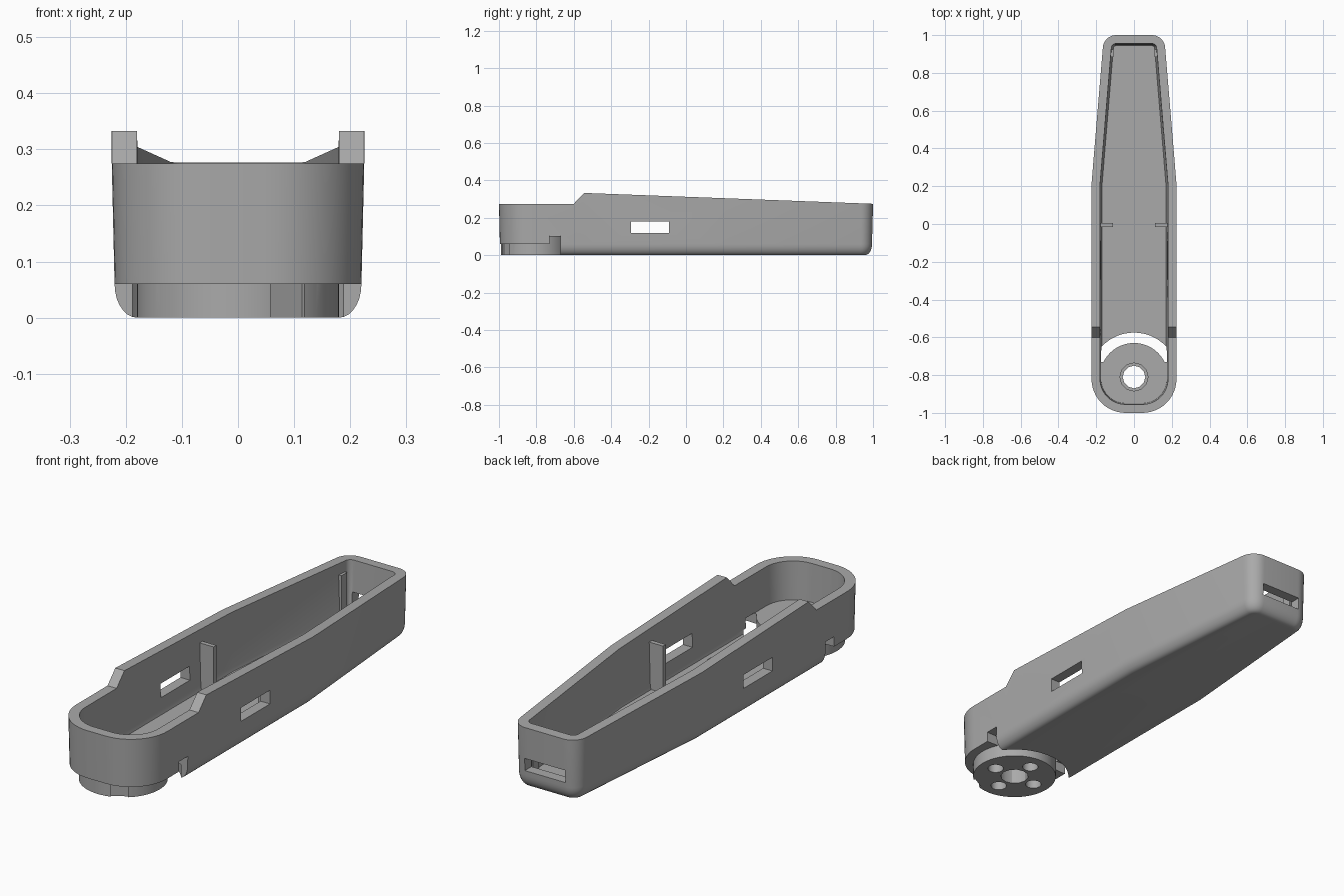
import bpy, bmesh
from math import sin, cos, pi, radians, atan2

if "Cube" in bpy.data.objects:
    bpy.data.objects.remove(bpy.data.objects["Cube"])

grey = bpy.data.materials.new("mid grey")
grey.use_nodes = True
grey.diffuse_color = (0.4, 0.4, 0.4, 1)
grey.node_tree.nodes["Principled BSDF"].inputs["Base Color"].default_value = (0.4, 0.4, 0.4, 1)

HUB_Y = -0.81


def finish(name, bm):
    bmesh.ops.recalc_face_normals(bm, faces=bm.faces)
    mesh = bpy.data.meshes.new(name)
    bm.to_mesh(mesh)
    bm.free()
    obj = bpy.data.objects.new(name, mesh)
    mesh.materials.append(grey)
    bpy.context.collection.objects.link(obj)
    return obj


def box(name, x, y, z, turn=0):
    bm = bmesh.new()
    bmesh.ops.create_cube(bm, size=1)
    for v in bm.verts:
        v.co = [(r[0] + r[1]) / 2 + c * (r[1] - r[0]) for c, r in zip(v.co, (x, y, z))]
    obj = finish(name, bm)
    obj.rotation_euler.z = turn
    return obj


def cylinder(name, x, y, radius, z0, z1, sides=64):
    bm = bmesh.new()
    bmesh.ops.create_cone(bm, cap_ends=True, segments=sides, radius1=radius,
                          radius2=radius, depth=z1 - z0)
    bmesh.ops.translate(bm, verts=bm.verts, vec=(x, y, (z0 + z1) / 2))
    return finish(name, bm)


def boolean(target, other, operation="DIFFERENCE"):
    mod = target.modifiers.new("bool", "BOOLEAN")
    mod.operation, mod.solver, mod.object = operation, "EXACT", other
    bpy.context.view_layer.update()
    bpy.context.view_layer.objects.active = target
    bpy.ops.object.modifier_apply(modifier=mod.name)
    bpy.data.objects.remove(other)


def outline(d):
    """Plan of the case, moved inward by d: wide round front, tapered back."""
    half = []
    r = 0.18
    for i in range(13):
        a = radians(-90 + 7.5 * i)
        half.append((0.225 - r + (r - d) * cos(a), -1 + r + (r - d) * sin(a)))
    half += [(0.225 - d, y) for y in (-0.6, -0.545, 0.21)]
    lean = atan2(0.06, 0.72)
    for i in range(9):
        a = lean + (pi / 2 - lean) * i / 8
        half.append((0.095 + (0.07 - d) * cos(a), 0.93 + (0.07 - d) * sin(a)))
    return half + [(-x, y) for x, y in reversed(half)]


def rim(y):
    if y < -0.59:
        return 0.275
    return 0.333 - 0.058 * (y + 0.545) / 1.545


def loft(name, rings):
    """Skin (inset, height) rings; height None follows the rim."""
    bm = bmesh.new()
    loops = [[bm.verts.new((x, y, rim(y) if z is None else z)) for x, y in outline(d)]
             for d, z in rings]
    for a, b in zip(loops, loops[1:]):
        for i in range(len(a)):
            j = (i + 1) % len(a)
            bm.faces.new((a[i], a[j], b[j], b[i]))
    bm.faces.new(loops[0])
    bm.faces.new(loops[-1])
    return finish(name, bm)


# Open case with a rounded bottom edge
rings = []
for i in range(8):
    a = pi / 2 * i / 7
    rings.append((0.005 + 0.04 * (1 - sin(a)), 0.06 * (1 - cos(a))))
rings += [(0, None), (0.045, None), (0.052, 0.06), (0.056, 0.045)]
case = loft("case", rings)

# Clearance under the front, side slots and windows
boolean(case, box("front_cut", (-0.4, 0.4), (-1.2, -0.73), (-0.1, 0.06)))
boolean(case, box("slot_cut", (-0.4, 0.4), (-0.731, -0.67), (-0.1, 0.105)))
boolean(case, cylinder("round_cut", 0, HUB_Y, 0.235, -0.1, 0.0599))
boolean(case, box("side_windows", (-0.4, 0.4), (-0.295, -0.09), (0.118, 0.18)))
boolean(case, box("back_window", (-0.1, 0.1), (0.9, 1.1), (0.08, 0.135)))

# Front floor carrying the hub
floor = loft("front_floor", [(0.04, 0.06), (0.04, 0.104)])
boolean(floor, box("floor_cut", (-0.4, 0.4), (-0.73, 1.2), (-0.1, 0.3)))
boolean(floor, cylinder("hub", 0, HUB_Y, 0.18, 0, 0.104), "UNION")
boolean(floor, cylinder("collar", 0, HUB_Y, 0.077, 0.05, 0.116, 12), "UNION")
boolean(floor, cylinder("bore", 0, HUB_Y, 0.06, -0.1, 0.3, 12))
for i in range(4):
    a = pi / 2 * i
    boolean(floor, cylinder("screw_hole", 0.107 * cos(a), HUB_Y + 0.107 * sin(a),
                            0.034, -0.1, 0.07, 16))
# Shallow key notch on the hub side
notch = box("key_notch", (0.168, 0.25), (-0.035, 0.035), (-0.1, 0.06), radians(-60))
notch.location.y = HUB_Y
boolean(floor, notch)
floor.name = "front_floor_and_hub"

# Inner ribs on both walls
ribs = []
for side, label in ((1, "left"), (-1, "right")):
    ribs.append(box(label + "_rib", sorted((side * 0.11, side * 0.19)), (-0.015, 0.005), (0.04, 0.255)))
    ribs.append(box(label + "_back_rib", sorted((side * 0.108, side * 0.13)), (0.885, 0.925), (0.04, 0.23)))

for obj in [case, floor] + ribs:
    bpy.ops.object.select_all(action="DESELECT")
    obj.select_set(True)
    bpy.context.view_layer.objects.active = obj
    bpy.ops.object.shade_smooth_by_angle(angle=radians(30))
